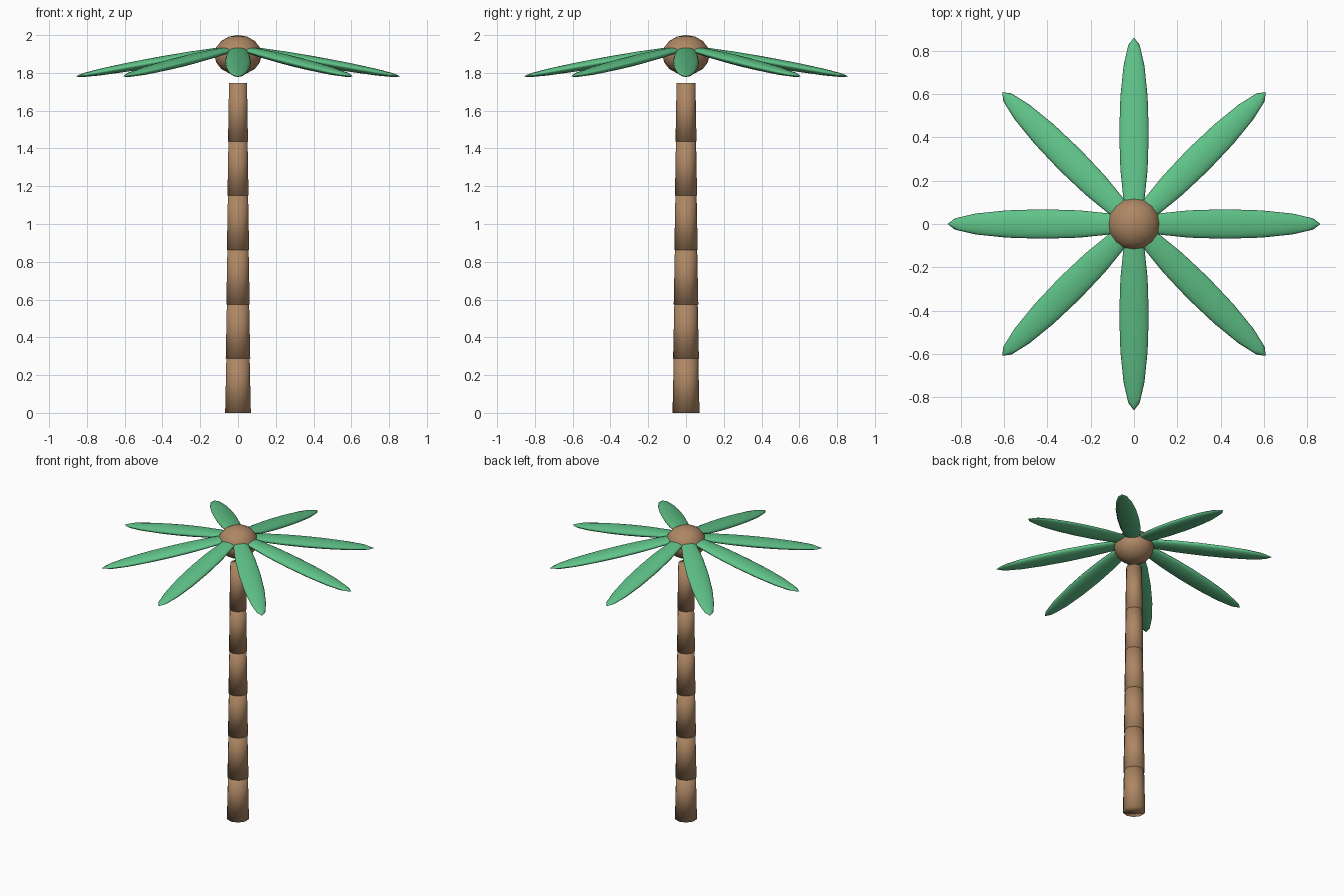
import bpy
from math import pi, sin, cos, atan

if "Cube" in bpy.data.objects:
    bpy.data.objects.remove(bpy.data.objects["Cube"])

def material(name, color):
    m = bpy.data.materials.new(name)
    m.diffuse_color = color
    m.use_nodes = True
    m.node_tree.nodes["Principled BSDF"].inputs["Base Color"].default_value = m.diffuse_color
    return m

BARK = material("bark", (0.42, 0.24, 0.127, 1))
GREEN = material("leaf_green", (0.117, 0.55, 0.25, 1))

def finish(name, mat):
    ob = bpy.context.object
    ob.name = name
    ob.data.materials.append(mat)
    bpy.ops.object.shade_smooth()
    return ob

def ellipsoid(name, loc, size, rot, mat):
    bpy.ops.mesh.primitive_uv_sphere_add(segments=16, ring_count=8, radius=1,
                                         location=loc, rotation=rot)
    ob = finish(name, mat)
    ob.scale = size
    return ob

# Trunk: six overlapping tapered segments
STEP, HEIGHT = 0.2875, 0.31
for i in range(6):
    r = 0.0715 - 0.0032 * i
    bpy.ops.mesh.primitive_cone_add(vertices=10, radius1=r, radius2=r * 0.9, depth=HEIGHT,
                                    location=(0, 0, STEP * i + HEIGHT / 2))
    finish(f"trunk_segment_{i + 1}", BARK)

# Crown hub
ellipsoid("crown_hub", (0, 0, 1.895), (0.125, 0.125, 0.105), (0, 0, 0), BARK)

# Eight drooping fronds
DROOP = atan(0.18)
for i in range(8):
    a = i * pi / 4
    ellipsoid(f"frond_{i + 1}", (0.42 * cos(a), 0.42 * sin(a), 1.86),
              (0.447, 0.068, 0.025), (0, DROOP, a), GREEN)
